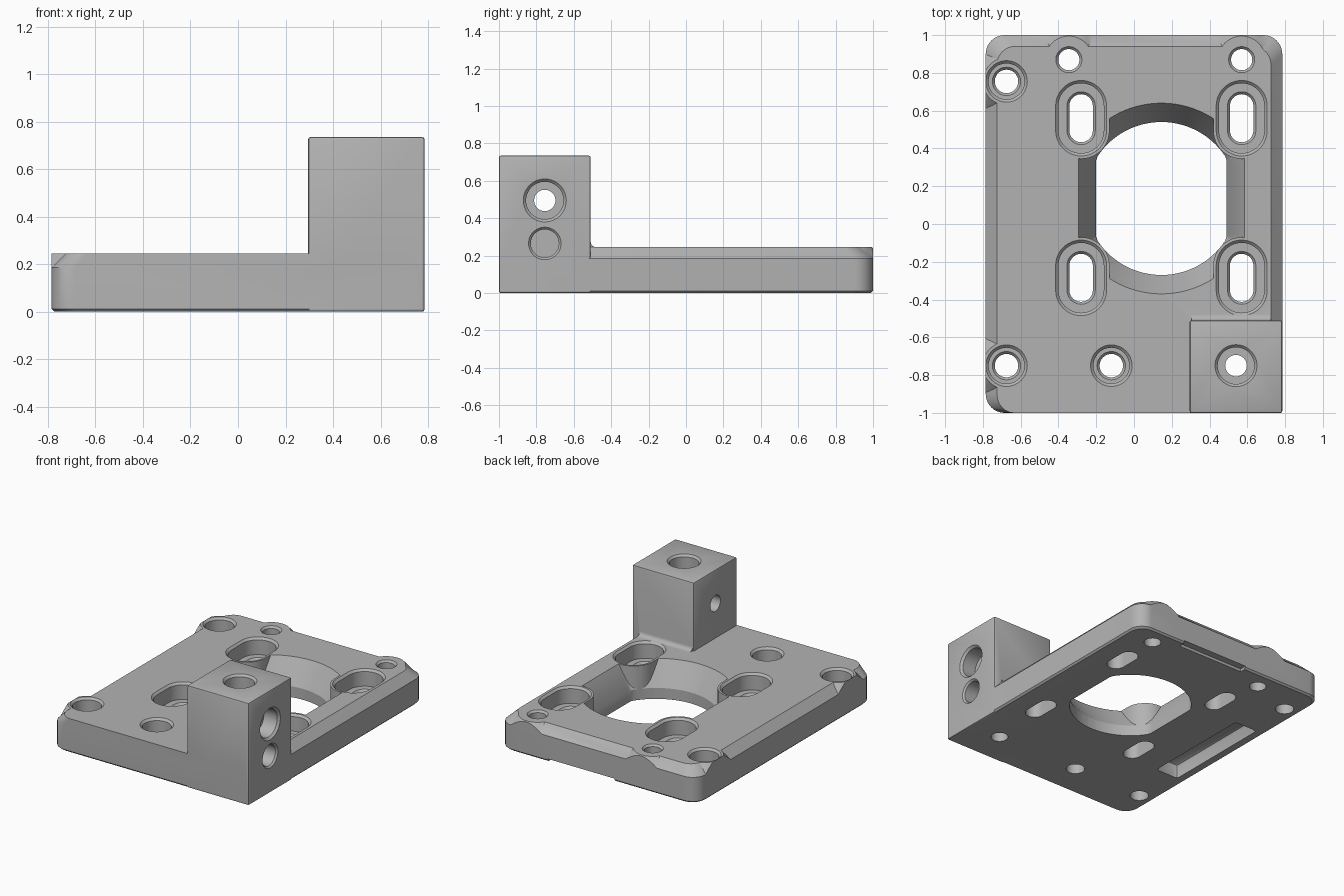
import bpy, bmesh, math
from mathutils import Matrix, Vector

if "Cube" in bpy.data.objects:
    bpy.data.objects.remove(bpy.data.objects["Cube"])

metal = bpy.data.materials.new("machined grey")
metal.use_nodes = True
GREY = (0.45, 0.45, 0.45, 1)
metal.diffuse_color = GREY
metal.node_tree.nodes["Principled BSDF"].inputs["Base Color"].default_value = GREY

W, TOP, CH = 0.785, 0.245, 0.06


def loft(name, rings, matrix=None):
    """Closed solid from stacked rings of (x, y, z) points."""
    bm = bmesh.new()
    loops = [[bm.verts.new(p) for p in ring] for ring in rings]
    n = len(loops[0])
    for a, b in zip(loops, loops[1:]):
        for i in range(n):
            j = (i + 1) % n
            bm.faces.new((a[i], a[j], b[j], b[i]))
    bm.faces.new(loops[0][::-1])
    bm.faces.new(loops[-1])
    if matrix:
        bm.transform(matrix)
    bmesh.ops.recalc_face_normals(bm, faces=bm.faces)
    mesh = bpy.data.meshes.new(name)
    bm.to_mesh(mesh)
    bm.free()
    mesh.materials.append(metal)
    ob = bpy.data.objects.new(name, mesh)
    bpy.context.collection.objects.link(ob)
    return ob


def capsule(x, y, r, z, half=0.0, n=24):
    """Ring of two half circles; a plain circle when half is zero."""
    pts = []
    for side in (0, 1):
        for i in range(n + 1 if half else n):
            a = math.pi * (side + i / n)
            pts.append((x + r * math.cos(a), y + r * math.sin(a) + half * (1 - 2 * side), z))
    return pts


def stack(name, x, y, steps, half=0.0, matrix=None):
    """Stepped round or slotted solid from (radius, z) steps."""
    return loft(name, [capsule(x, y, r, z, half) for r, z in steps], matrix)


def boolean(target, other, op):
    other.hide_render = True
    mod = target.modifiers.new(op, 'BOOLEAN')
    mod.operation, mod.object, mod.solver = op, other, 'EXACT'
    bpy.context.view_layer.objects.active = target
    bpy.ops.object.modifier_apply(modifier=mod.name)
    bpy.data.objects.remove(other)


def box(name, lo, hi, bevel=0.0):
    ob = loft(name, [[(x, y, z) for x, y in
                      ((lo[0], lo[1]), (hi[0], lo[1]), (hi[0], hi[1]), (lo[0], hi[1]))]
                     for z in (lo[2], hi[2])])
    if bevel:
        bm = bmesh.new()
        bm.from_mesh(ob.data)
        bmesh.ops.bevel(bm, geom=bm.edges[:], offset=bevel, segments=2,
                        profile=0.5, affect='EDGES')
        bm.to_mesh(ob.data)
        bm.free()
    return ob


def outline(z, inset=0.0, front=0.0):
    """Plate outline; inset on three sides, front edge moved separately."""
    pts = []
    corners = ((1, 1, 0.1), (-1, 1, 0.1), (-1, -1, 0.1), (1, -1, 0.012))
    for k, (sx, sy, r) in enumerate(corners):
        for i in range(9):
            a = math.pi / 2 * (k + i / 8)
            x = sx * (W - r) + r * math.cos(a)
            y = sy * (1 - r) + r * math.sin(a)
            t = (y + 1) / 2
            pts.append((x * (W - inset) / W, y - inset * t + front * (1 - t), z))
    return pts


# Plate with chamfered left, right and back top edges
bracket = loft("mount_bracket", [outline(0, 0.012, 0.012), outline(0.012),
                                 outline(TOP - CH), outline(TOP, CH)])

# Raised collars that interrupt the chamfer around the edge holes
left_holes = [(-0.675, 0.755), (-0.675, -0.75)]
back_holes = [(-0.345, 0.87), (0.57, 0.87)]
for x, y in left_holes + back_holes:
    boss = stack("collar", x, y, [(0.18, 0.1), (0.18, TOP - CH), (0.125, TOP)])
    boolean(boss, loft("limit", [outline(0.05), outline(0.5)]), 'INTERSECT')
    boolean(bracket, boss, 'UNION')

# Corner block with a small fillet on its back foot
BX, BY, BZ = 0.54, -0.755, 0.735
boolean(bracket, box("corner_block", (0.295, -1, 0), (W, -0.51, BZ), 0.01), 'UNION')
foot = [(-0.54, TOP - 0.03), (-0.48, TOP - 0.03), (-0.48, TOP)]
for i in range(5):
    a = math.pi / 2 * i / 4
    foot.append((-0.48 - 0.03 * math.sin(a), TOP + 0.03 - 0.03 * math.cos(a)))
foot.append((-0.54, TOP + 0.03))
boolean(bracket, loft("foot_fillet", [[(x, y, z) for y, z in foot] for x in (0.305, 0.725)]), 'UNION')

# Large flared opening, flattened left and right
CX, CY = 0.145, 0.135


def opening(radius, half, z):
    pts = []
    for i in range(96):
        a = math.tau * i / 96
        x = max(-half, min(half, radius * math.cos(a)))
        pts.append((CX + x, CY + radius * math.sin(a), z))
    return pts


SLOTS = [(x, y) for x in (-0.28, 0.57) for y in (-0.285, 0.56)]
flare = loft("flare_cutter", [opening(0.40, 0.34, 0.07), opening(0.505, 0.44, TOP),
                              opening(0.505, 0.44, TOP + 0.1)])
for x, y in SLOTS:
    boolean(flare, stack("slot_wall", x, y, [(0.15, -0.1), (0.15, 0.6)], 0.065), 'DIFFERENCE')
boolean(bracket, flare, 'DIFFERENCE')
boolean(bracket, loft("opening_cutter", [opening(0.405, 0.345, z) for z in (-0.1, 0.5)]), 'DIFFERENCE')

# Counterbored slots
for x, y in SLOTS:
    boolean(bracket, stack("slot_cutter", x, y, [
        (0.062, -0.1), (0.062, 0.11), (0.075, 0.125), (0.12, 0.125),
        (0.12, TOP - 0.015), (0.136, TOP + 0.001), (0.136, TOP + 0.1)], 0.065), 'DIFFERENCE')

# Counterbored round holes and plain back holes
for x, y in left_holes + [(-0.12, -0.75)]:
    boolean(bracket, stack("hole_cutter", x, y, [
        (0.062, -0.1), (0.062, 0.11), (0.075, 0.125), (0.095, 0.125),
        (0.095, TOP - 0.015), (0.111, TOP + 0.001), (0.111, TOP + 0.1)]), 'DIFFERENCE')
for x, y in back_holes:
    boolean(bracket, stack("hole_cutter", x, y, [
        (0.056, -0.1), (0.056, TOP - 0.014), (0.07, TOP + 0.001), (0.07, TOP + 0.1)]), 'DIFFERENCE')

# Block holes: one from the top, two from the left side
boolean(bracket, stack("top_bore", BX, BY + 0.005, [
    (0.057, -0.1), (0.057, BZ - 0.12), (0.097, BZ - 0.12),
    (0.097, BZ - 0.015), (0.112, BZ + 0.001), (0.112, BZ + 0.1)]), 'DIFFERENCE')
side = Matrix(((0, 0, 1, 0), (1, 0, 0, 0), (0, 1, 0, 0), (0, 0, 0, 1)))
boolean(bracket, stack("side_bore", BY, 0.495, [
    (0.057, 0.2), (0.057, W - 0.12), (0.1, W - 0.12),
    (0.1, W - 0.015), (0.116, W + 0.001), (0.116, W + 0.1)], matrix=side), 'DIFFERENCE')
boolean(bracket, stack("lower_bore", BY, 0.265, [
    (0.075, W - 0.15), (0.075, W - 0.012), (0.088, W + 0.001), (0.088, W + 0.1)],
    matrix=side), 'DIFFERENCE')

# Underside pocket and shallow notch at the back edge
boolean(bracket, box("pocket_cutter", (-0.72, -0.41, -0.1), (-0.54, 0.41, 0.1), 0.02), 'DIFFERENCE')
boolean(bracket, box("notch_cutter", (-0.13, 0.95, -0.1), (0.4, 1.1, 0.02)), 'DIFFERENCE')

bpy.ops.object.select_all(action='DESELECT')
bracket.select_set(True)
bpy.context.view_layer.objects.active = bracket
bpy.ops.object.shade_smooth_by_angle(angle=math.radians(30))
